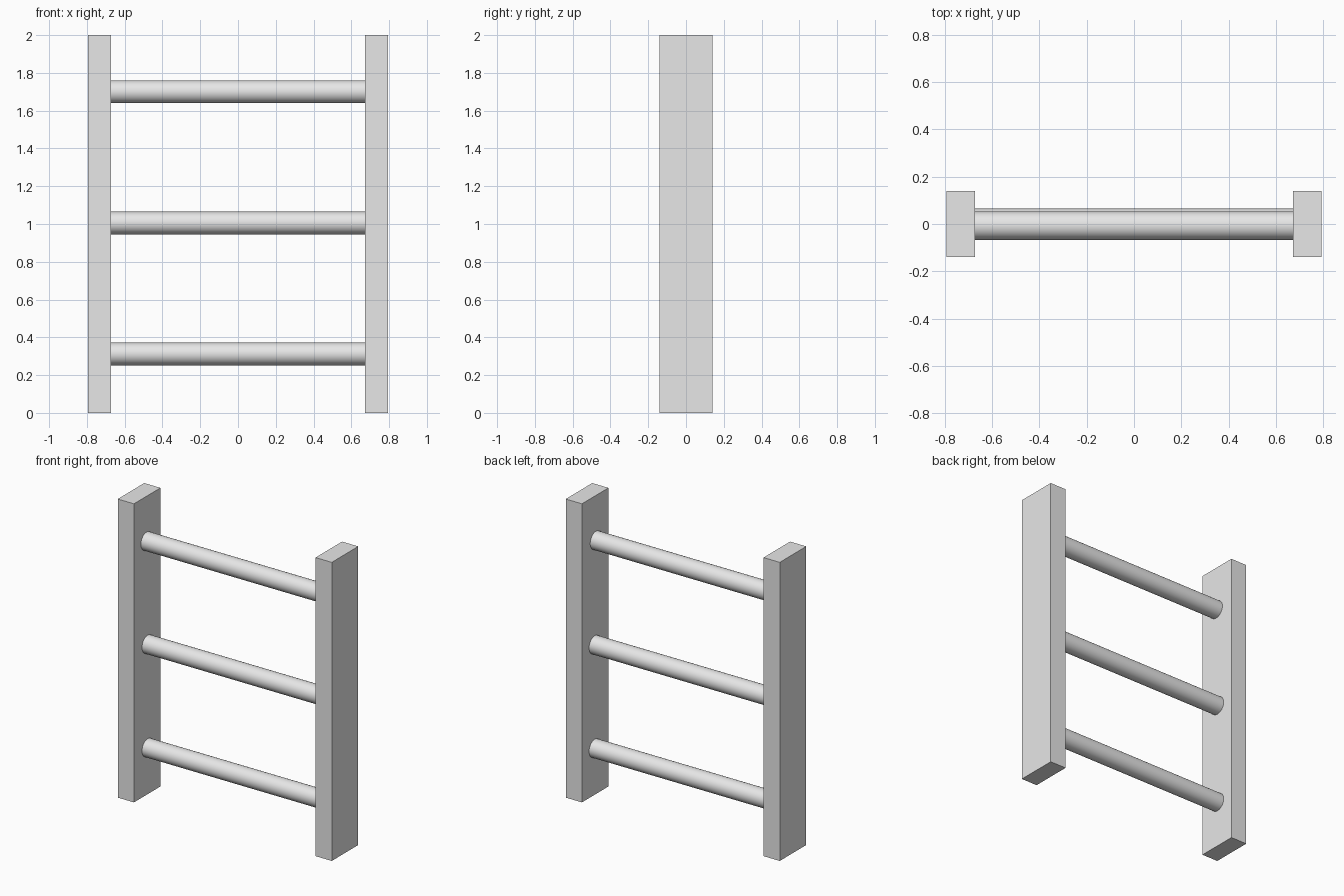
import bpy
from math import radians

cube = bpy.data.objects.get("Cube")
if cube:
    bpy.data.objects.remove(cube, do_unlink=True)

# Single light grey material
grey = bpy.data.materials.new("light_grey")
grey.use_nodes = True
colour = (0.8, 0.8, 0.8, 1)
grey.diffuse_color = colour
grey.node_tree.nodes["Principled BSDF"].inputs["Base Color"].default_value = colour

HEIGHT, DEPTH = 2.0, 0.28
OUTER, INNER = 0.793, 0.673
RUNG_RADIUS = 0.06


def finish(name):
    obj = bpy.context.object
    obj.name = name
    obj.data.materials.append(grey)
    return obj


# Side rails
for side, sign in (("left", 1), ("right", -1)):
    bpy.ops.mesh.primitive_cube_add(size=1, location=(sign * (OUTER + INNER) / 2, 0, HEIGHT / 2))
    rail = finish(side + "_rail")
    rail.scale = (OUTER - INNER, DEPTH, HEIGHT)
    bpy.ops.object.transform_apply(location=False, rotation=False, scale=True)

# Round rungs, the top one set very slightly forward
for name, y, z in (("bottom_rung", 0.005, 0.312), ("middle_rung", 0.005, 1.005), ("top_rung", -0.007, 1.7)):
    bpy.ops.mesh.primitive_cylinder_add(vertices=32, radius=RUNG_RADIUS, depth=2 * INNER + 0.01,
                                        location=(0, y, z), rotation=(0, radians(90), 0))
    finish(name)
    bpy.ops.object.shade_smooth_by_angle(angle=radians(30))
